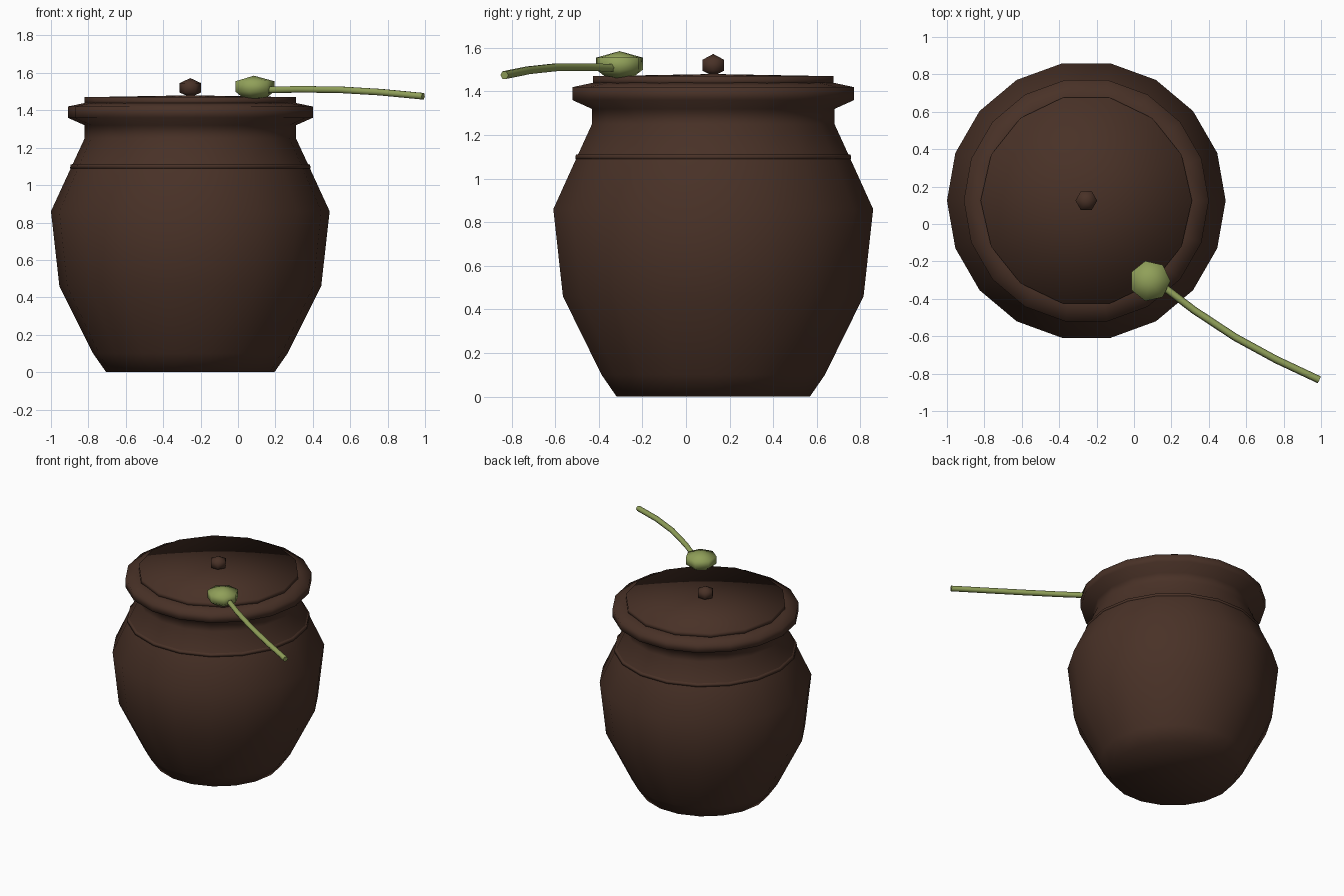
import bpy
import bmesh
from math import cos, sin, tau

default = bpy.data.objects.get("Cube")
if default:
    bpy.data.objects.remove(default)


def make_material(name, color):
    mat = bpy.data.materials.new(name)
    mat.use_nodes = True
    mat.diffuse_color = color
    mat.node_tree.nodes["Principled BSDF"].inputs["Base Color"].default_value = color
    return mat


def lathe(name, profile, sides, location, mat):
    """Revolve (radius, height) points around z; zero radius makes a pole."""
    bm = bmesh.new()
    rings = []
    for r, z in profile:
        count = sides if r else 1
        rings.append([bm.verts.new((r * cos(tau * i / sides), r * sin(tau * i / sides), z))
                      for i in range(count)])
    for low, high in zip(rings, rings[1:]):
        for i in range(sides):
            j = (i + 1) % sides
            corners = [low[i % len(low)], low[j % len(low)],
                       high[j % len(high)], high[i % len(high)]]
            bm.faces.new(list(dict.fromkeys(corners)))
    bmesh.ops.recalc_face_normals(bm, faces=bm.faces)
    for face in bm.faces:
        face.smooth = True
    mesh = bpy.data.meshes.new(name)
    bm.to_mesh(mesh)
    bm.free()
    mesh.materials.append(mat)
    obj = bpy.data.objects.new(name, mesh)
    obj.location = location
    bpy.context.collection.objects.link(obj)
    return obj


brown = make_material("dark brown clay", (0.066, 0.031, 0.02, 1))
green = make_material("leaf green", (0.28, 0.35, 0.1, 1))
axis = (-0.255, 0.125, 0)

# Pot body with neck and flared rim
lathe("pot_body", [(0, 0), (0.45, 0), (0.52, 0.10), (0.70, 0.46), (0.745, 0.86),
                   (0.63, 1.11), (0.565, 1.25), (0.565, 1.32), (0.655, 1.36),
                   (0.655, 1.42), (0.56, 1.44), (0, 1.44)], 18, axis, brown)

# Thin raised band around the shoulder
lathe("shoulder_band", [(0.61, 1.09), (0.643, 1.09), (0.64, 1.11), (0.61, 1.115)],
      18, axis, brown)

# Slightly domed lid and its faceted knob
lathe("lid", [(0, 1.43), (0.565, 1.43), (0.565, 1.47), (0, 1.48)], 14, axis, brown)
lathe("lid_knob", [(0, 1.47), (0.058, 1.495), (0.058, 1.545), (0, 1.572)], 6, axis, brown)

# Green bud resting on the edge of the lid
lathe("bud", [(0, 1.46), (0.07, 1.47), (0.11, 1.5), (0.11, 1.555), (0, 1.585)],
      7, (0.085, -0.305, 0), green)

# Bent stem
curve = bpy.data.curves.new("stem", "CURVE")
curve.dimensions = "3D"
curve.bevel_depth = 0.02
curve.bevel_resolution = 1
curve.use_fill_caps = True
path = [(0.15, -0.33, 1.508), (0.32, -0.46, 1.512), (0.54, -0.605, 1.51),
        (0.76, -0.725, 1.497), (0.99, -0.833, 1.475)]
spline = curve.splines.new("POLY")
spline.points.add(len(path) - 1)
for point, co in zip(spline.points, path):
    point.co = (*co, 1)
spline.use_smooth = True
curve.materials.append(green)
bpy.context.collection.objects.link(bpy.data.objects.new("stem", curve))
